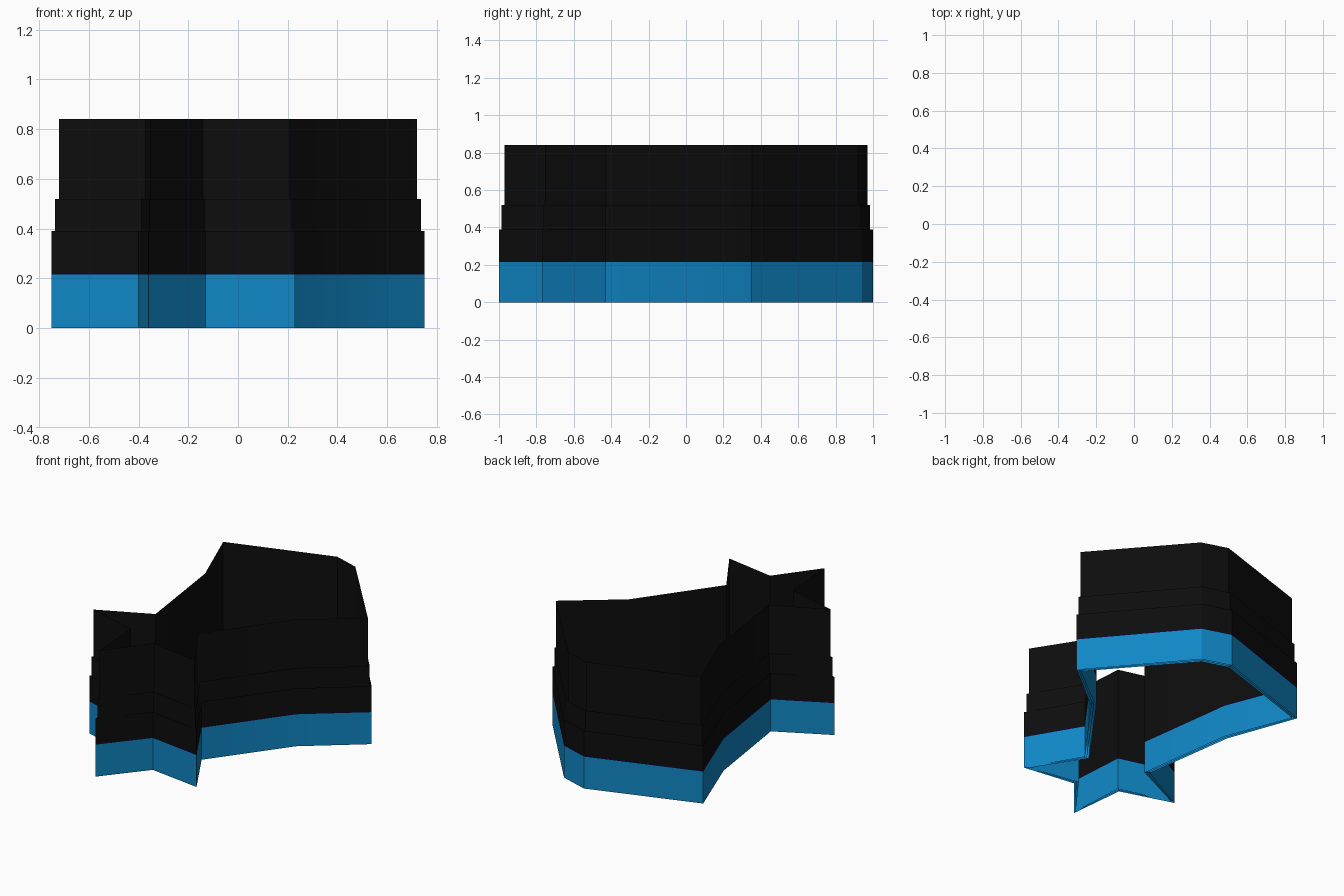
import bpy, bmesh, math
from mathutils import Vector

if "Cube" in bpy.data.objects:
    bpy.data.objects.remove(bpy.data.objects["Cube"])


def material(name, rgb):
    m = bpy.data.materials.new(name)
    m.diffuse_color = (*rgb, 1.0)
    m.use_nodes = True
    m.node_tree.nodes["Principled BSDF"].inputs["Base Color"].default_value = m.diffuse_color
    return m


MATS = [material("blue", (0.005, 0.24, 0.56)),
        material("navy", (0.003, 0.002, 0.035)),
        material("black", (0.004, 0.004, 0.004))]

# Fish-like outline, counter-clockwise seen from above
OUTLINE = [Vector(p) for p in (
    (-0.36, -1.0), (-0.13, -0.72), (0.23, -0.77), (0.03, -0.43),   # tail tips
    (0.39, 0.06), (0.75, 0.35), (0.25, 0.94), (0.06, 1.0),         # right side, nose
    (-0.66, 0.76), (-0.49, 0.30), (-0.40, -0.33),                  # left side
    (-0.75, -0.51), (-0.40, -0.62))]                               # tail fin, notch

BLUE_TOP, NAVY_TOP = 0.215, 0.222


def inset(points, d):
    """Move every corner inward by d along its averaged normal."""
    out = []
    for i, p in enumerate(points):
        a = (p - points[i - 1]).normalized()
        b = (points[(i + 1) % len(points)] - p).normalized()
        t = a + b
        out.append(p + Vector((-t.y, t.x)).normalized() * d)
    return out


def wall(name, d, top):
    """Open vertical sheet following the outline, coloured by height."""
    bm = bmesh.new()
    pts = inset(OUTLINE, d)
    heights = (0.0, BLUE_TOP, NAVY_TOP, top)
    rings = [[bm.verts.new((p.x, p.y, z)) for p in pts] for z in heights]
    n = len(pts)
    for k in range(len(heights) - 1):
        for i in range(n):
            j = (i + 1) % n
            f = bm.faces.new((rings[k][i], rings[k][j],
                              rings[k + 1][j], rings[k + 1][i]))
            f.material_index = k
    me = bpy.data.meshes.new(name)
    bm.to_mesh(me)
    bm.free()
    for m in MATS:
        me.materials.append(m)
    ob = bpy.data.objects.new(name, me)
    bpy.context.collection.objects.link(ob)
    bpy.ops.object.select_all(action='DESELECT')
    ob.select_set(True)
    bpy.context.view_layer.objects.active = ob
    bpy.ops.object.shade_smooth_by_angle(angle=math.radians(30))


# Three nested walls, taller toward the inside
wall("outer_wall", 0.0, 0.39)
wall("middle_wall", 0.015, 0.52)
wall("inner_wall", 0.03, 0.84)
